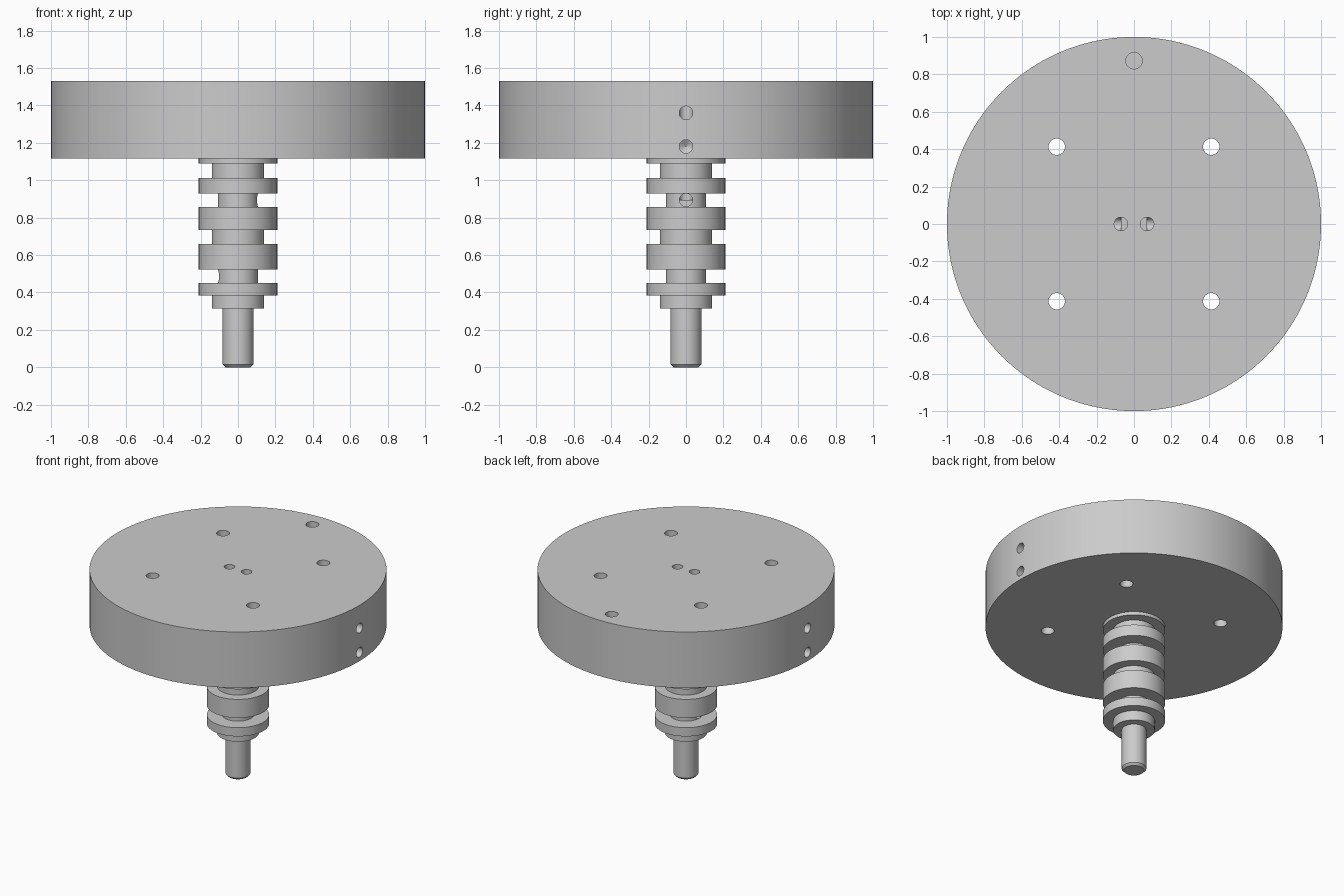
import bpy, bmesh, math
from mathutils import Matrix, Vector

if "Cube" in bpy.data.objects:
    bpy.data.objects.remove(bpy.data.objects["Cube"], do_unlink=True)

steel = bpy.data.materials.new("steel_grey")
steel.use_nodes = True
GREY = (0.6, 0.6, 0.6, 1)
steel.diffuse_color = GREY
steel.node_tree.nodes["Principled BSDF"].inputs["Base Color"].default_value = GREY


def turned(name, profile, segments, matrix=Matrix()):
    """Solid of revolution about z from (radius, height) pairs, bottom to top."""
    bm = bmesh.new()
    rings = []
    for r, z in profile:
        rings.append([bm.verts.new((r * math.cos(a), r * math.sin(a), z))
                      for a in (math.tau * i / segments for i in range(segments))])
    for low, high in zip(rings, rings[1:]):
        for i in range(segments):
            j = (i + 1) % segments
            bm.faces.new((low[i], low[j], high[j], high[i]))
    bm.faces.new(rings[0][::-1])
    bm.faces.new(rings[-1])
    bm.transform(matrix)
    mesh = bpy.data.meshes.new(name)
    bm.to_mesh(mesh)
    bm.free()
    mesh.materials.append(steel)
    ob = bpy.data.objects.new(name, mesh)
    bpy.context.collection.objects.link(ob)
    return ob


def drill(targets, start, end, radius, pointed=False):
    """Cut a round hole from start (outside) to end, optionally with a drill point."""
    a, b = Vector(start), Vector(end)
    length = (b - a).length
    matrix = Matrix.Translation(a) @ (b - a).to_track_quat("Z", "Y").to_matrix().to_4x4()
    profile = [(radius, 0), (radius, length)]
    if pointed:
        profile.append((radius * 0.03, length + radius * 0.6))
    cutter = turned("drill_cutter", profile, 32, matrix)
    cutter.hide_render = True
    for ob in targets:
        mod = ob.modifiers.new("hole", "BOOLEAN")
        mod.operation, mod.solver, mod.object = "DIFFERENCE", "EXACT", cutter
        bpy.context.view_layer.objects.active = ob
        bpy.ops.object.modifier_apply(modifier=mod.name)
    bpy.data.objects.remove(cutter, do_unlink=True)


# Round table plate
BASE, TOP = 1.115, 1.53
plate = turned("plate", [(1, BASE), (1, TOP)], 160)

# Grooved shaft: (radius, top height) of each step, from the pin upward
COLLAR, SEAL, CHANNEL = 0.21, 0.14, 0.107
steps = [(0.083, 0.313), (SEAL, 0.385), (COLLAR, 0.45), (CHANNEL, 0.523),
         (COLLAR, 0.66), (SEAL, 0.735), (COLLAR, 0.858), (CHANNEL, 0.93),
         (COLLAR, 1.013), (SEAL, 1.09), (COLLAR, BASE)]
profile = [(0.068, 0), (0.083, 0.016)]
for (r, z), (r_next, _) in zip(steps, steps[1:]):
    profile += [(r, z), (r_next, z)]
profile.append(steps[-1])
shaft = turned("shaft", profile, 96)

# Four mounting holes and one blind locating hole
for x in (-0.413, 0.413):
    for y in (-0.413, 0.413):
        drill([plate], (x, y, TOP + 0.1), (x, y, BASE - 0.1), 0.044)
drill([plate], (0, 0.873, TOP + 0.1), (0, 0.873, TOP - 0.15), 0.044)

# Two fluid passages: vertical bore, groove port, rim ports
for side, port_z in ((1, 0.894), (-1, 0.487)):
    x = 0.07 * side
    drill([plate, shaft], (x, 0, TOP + 0.1), (x, 0, port_z), 0.036)
    drill([shaft], (0.15 * side, 0, port_z), (x, 0, port_z), 0.035)
    drill([plate], (1.1 * side, 0, 1.36), (x, 0, 1.36), 0.036)
    drill([plate], (1.1 * side, 0, 1.18), (0.75 * side, 0, 1.18), 0.036, True)

# Smooth round walls, crisp edges
for ob in (plate, shaft):
    bpy.ops.object.select_all(action="DESELECT")
    ob.select_set(True)
    bpy.context.view_layer.objects.active = ob
    bpy.ops.object.shade_smooth_by_angle(angle=math.radians(30))
